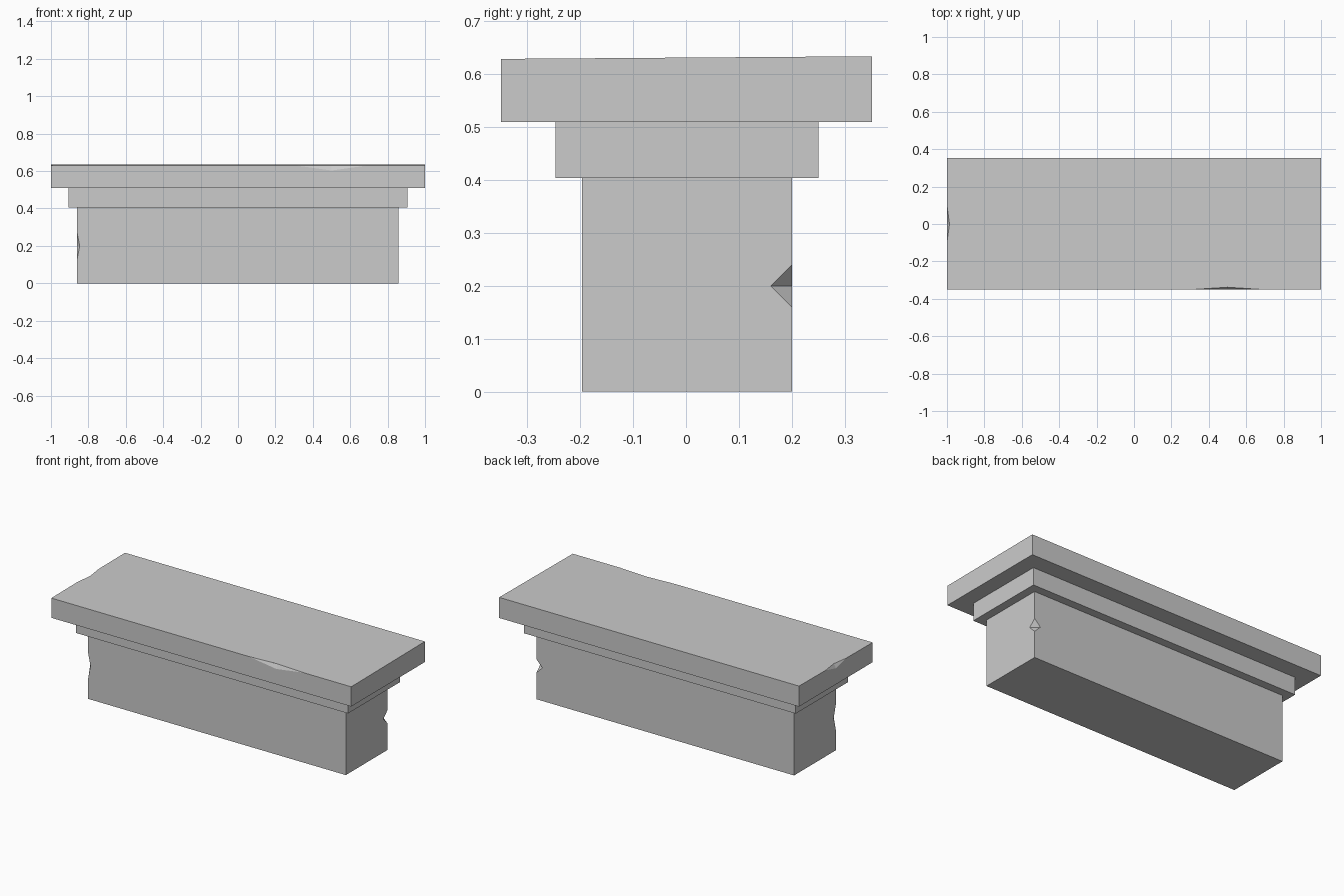
import bpy
import bmesh
from mathutils import Vector

if "Cube" in bpy.data.objects:
    bpy.data.objects.remove(bpy.data.objects["Cube"])


def new_object(name, bm):
    bmesh.ops.recalc_face_normals(bm, faces=bm.faces)
    mesh = bpy.data.meshes.new(name)
    bm.to_mesh(mesh)
    bm.free()
    obj = bpy.data.objects.new(name, mesh)
    bpy.context.collection.objects.link(obj)
    return obj


def block(name, lo, hi, back_rise=0.0):
    """Box between two corners; the top can rise slightly to the back."""
    bm = bmesh.new()
    bmesh.ops.create_cube(bm, size=1)
    for v in bm.verts:
        v.co = Vector([hi[i] if v.co[i] > 0 else lo[i] for i in range(3)])
        if v.co.z == Vector(hi).z and v.co.y > 0:
            v.co.z += back_rise
    return new_object(name, bm)


def chip(target, center, radii):
    """Cut a stretched octahedron out of an edge of the block."""
    bm = bmesh.new()
    for axis in range(3):
        for sign in (-1, 1):
            p = Vector(center)
            p[axis] += sign * radii[axis]
            bm.verts.new(p)
    bmesh.ops.convex_hull(bm, input=bm.verts)
    cutter = new_object("chip_cutter", bm)
    cutter.hide_render = True
    mod = target.modifiers.new("chip", 'BOOLEAN')
    mod.operation = 'DIFFERENCE'
    mod.solver = 'EXACT'
    mod.object = cutter
    bpy.context.view_layer.objects.active = target
    bpy.ops.object.modifier_apply(modifier=mod.name)
    bpy.data.objects.remove(cutter)


# Base block with chipped corner edges
base = block("base_block", (-0.861, -0.197, 0), (0.857, 0.2, 0.404))
chip(base, (0.857, 0.2, 0.2), (0.04, 0.04, 0.04))
chip(base, (-0.861, -0.197, 0.2), (0.015, 0.02, 0.075))

# Middle moulding
block("middle_step", (-0.907, -0.247, 0.404), (0.907, 0.25, 0.51))

# Top slab, slightly sloped, with chips in the front and left top edges
slab = block("top_slab", (-1, -0.35, 0.51), (1, 0.352, 0.629), 0.005)
chip(slab, (0.5, -0.35, 0.629), (0.185, 0.012, 0.026))
chip(slab, (-1, 0, 0.632), (0.014, 0.1, 0.025))
